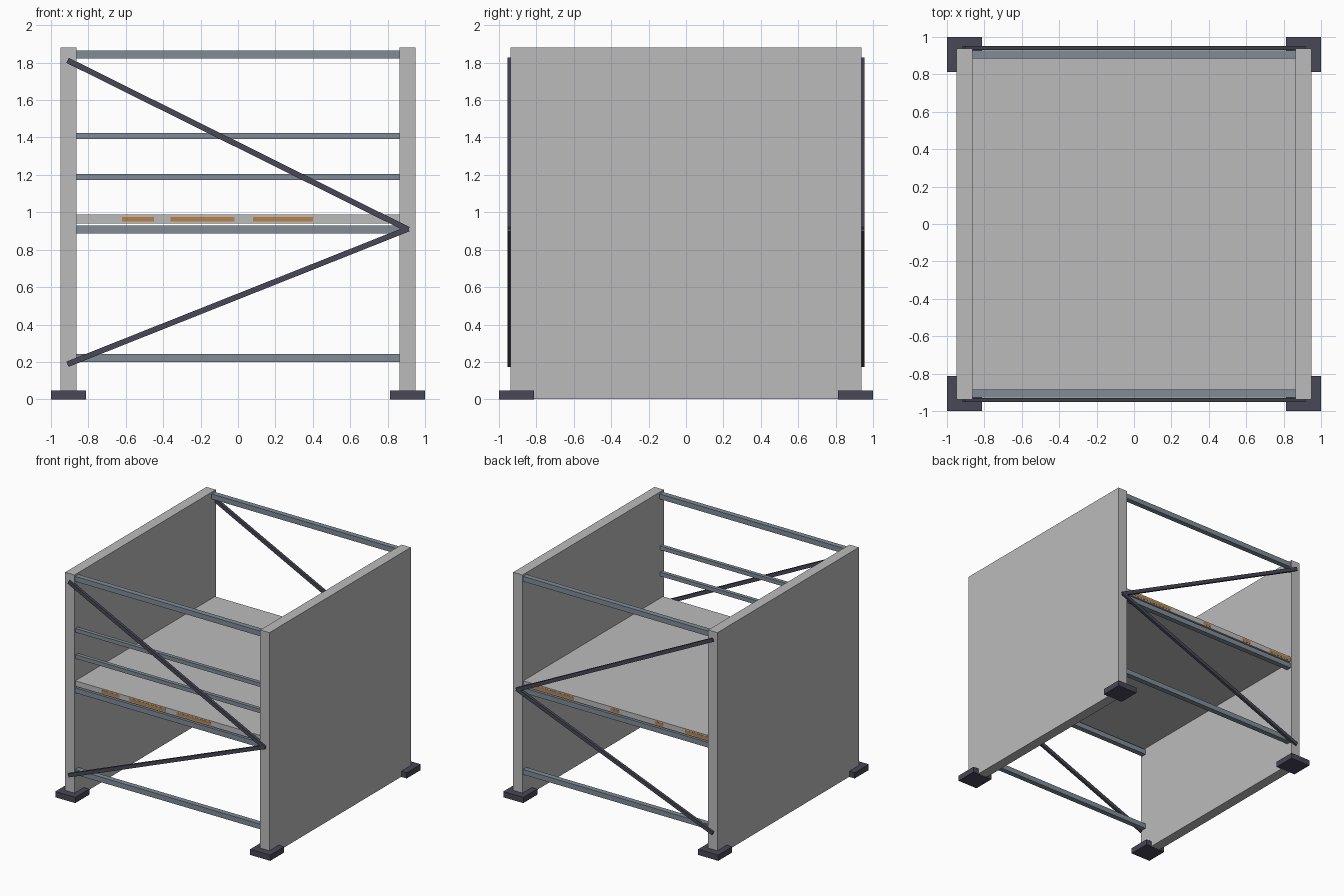
import bpy
import math

if "Cube" in bpy.data.objects:
    bpy.data.objects.remove(bpy.data.objects["Cube"])


def material(name, r, g, b):
    m = bpy.data.materials.new(name)
    m.diffuse_color = (r, g, b, 1.0)
    m.use_nodes = True
    m.node_tree.nodes["Principled BSDF"].inputs["Base Color"].default_value = m.diffuse_color
    return m


GREY = material("light grey panel", 0.50, 0.50, 0.50)
STEEL = material("blue grey steel", 0.22, 0.265, 0.31)
DARK = material("dark iron", 0.065, 0.065, 0.095)
WOOD = material("orange wood", 0.50, 0.22, 0.06)


def box(name, center, size, mat, tilt=0.0):
    """Box with its size baked in, optionally tilted about the y axis."""
    bpy.ops.mesh.primitive_cube_add(size=1, location=center, rotation=(0, tilt, 0))
    ob = bpy.context.object
    ob.name = name
    for v in ob.data.vertices:
        v.co = [c * s for c, s in zip(v.co, size)]
    ob.data.materials.append(mat)
    return ob


def brace(name, x0, z0, x1, z1, y):
    """Flat diagonal bar between two points in a plane of constant y."""
    dx, dz = x1 - x0, z1 - z0
    length = math.hypot(dx, dz) + 0.012
    box(name, ((x0 + x1) / 2, y, (z0 + z1) / 2), (length, 0.024, 0.030),
        DARK, -math.atan2(dz, dx))


C = 0.906          # post centre line in x and y
HALF = 0.938       # panel half depth
TOP = 1.88

# Side panels, with a post and a base plate at each corner
for sx, side in ((-1, "left"), (1, "right")):
    box(f"{side}_panel", (sx * C, 0, TOP / 2 + 0.0005),
        (0.086, 2 * HALF, TOP - 0.001), GREY)
    for sy, end in ((-1, "front"), (1, "back")):
        box(f"{end}_{side}_post", (sx * C, sy * C, TOP / 2),
            (0.046, 0.046, TOP - 0.004), STEEL)
        box(f"{end}_{side}_foot", (sx * C, sy * C, 0.024),
            (0.186, 0.186, 0.048), DARK)

# Cross rails and zigzag braces on both open ends
for sy, end in ((-1, "front"), (1, "back")):
    for name, z in (("bottom", 0.221), ("middle", 0.907), ("top", 1.843)):
        box(f"{end}_{name}_rail", (0, sy * C, z), (2 * C, 0.044, 0.043), STEEL)
    brace(f"{end}_upper_brace", -C, 1.81, C, 0.91, sy * 0.941)
    brace(f"{end}_lower_brace", -C, 0.19, C, 0.91, sy * 0.941)

# Guard rails, front only
for name, z in (("lower", 1.188), ("upper", 1.408)):
    box(f"{name}_guard_rail", (0, -C, z), (2 * C, 0.032, 0.033), STEEL)

# Deck slab with wooden core
D = 0.927
box("deck_slab", (0, 0, 0.964), (1.73, 2 * D, 0.046), GREY)
box("deck_boards", (0, 0, 0.963), (1.72, 2 * D - 0.004, 0.028), WOOD)

# Wood showing through the deck edges, as thin plates
edges = {
    -1: ((-0.62, -0.45), (-0.36, -0.02), (0.08, 0.40)),
    1: ((0.39, 0.78), (-0.03, 0.05), (-0.44, -0.36), (-0.86, -0.64)),
}
for sy, spans in edges.items():
    for i, (a, b) in enumerate(spans):
        box(f"{'front' if sy < 0 else 'back'}_wood_edge_{i + 1}",
            ((a + b) / 2, sy * D, 0.963), (b - a, 0.003, 0.026), WOOD)
